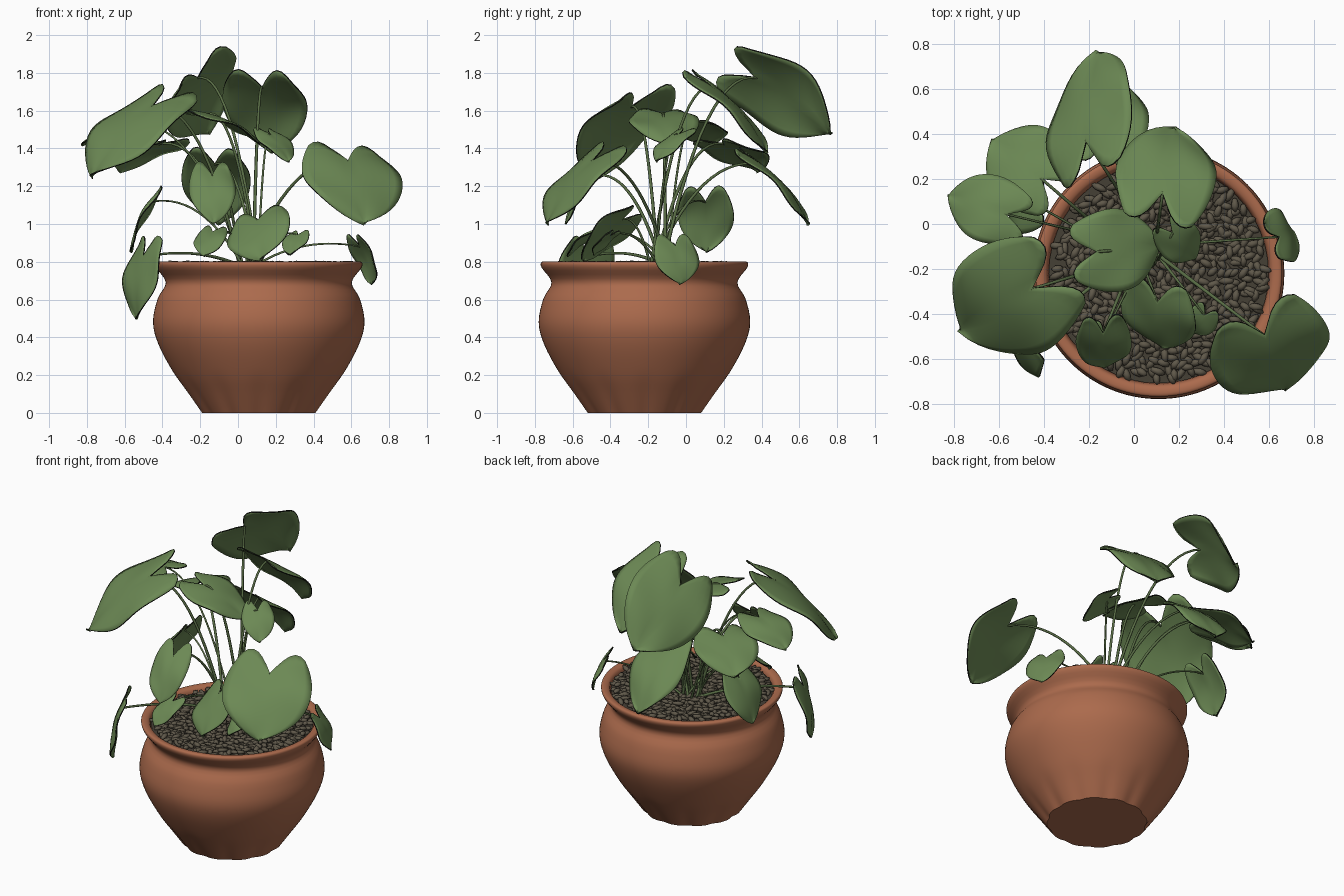
import bpy, bmesh, math, random
from mathutils import Vector as V, Matrix

if "Cube" in bpy.data.objects:
    bpy.data.objects.remove(bpy.data.objects["Cube"])

random.seed(4)
CX, CY = 0.11, -0.22  # pot axis


def material(name, rgb):
    m = bpy.data.materials.new(name)
    m.diffuse_color = (*rgb, 1)
    m.use_nodes = True
    m.node_tree.nodes["Principled BSDF"].inputs["Base Color"].default_value = m.diffuse_color
    return m


TERRACOTTA = material("terracotta", (0.41, 0.145, 0.073))
LEAF = material("leaf_green", (0.15, 0.25, 0.09))
EDGE = material("leaf_edge", (0.008, 0.01, 0.006))
STEM = material("stem_green", (0.10, 0.155, 0.06))
PEBBLE = material("pebble_brown", (0.115, 0.098, 0.068))
SOIL = material("dark_soil", (0.06, 0.05, 0.036))


def activate(ob):
    bpy.ops.object.select_all(action='DESELECT')
    ob.select_set(True)
    bpy.context.view_layer.objects.active = ob


def make(name, bm, *mats):
    me = bpy.data.meshes.new(name)
    bm.to_mesh(me)
    bm.free()
    ob = bpy.data.objects.new(name, me)
    bpy.context.collection.objects.link(ob)
    for m in mats:
        me.materials.append(m)
    for p in me.polygons:
        p.use_smooth = True
    return ob


def spline(knots, steps):
    """Smooth curve through the knots (Catmull-Rom)."""
    k = [V(p) for p in (knots[0], *knots, knots[-1])]
    out = []
    for a, b, c, d in zip(k, k[1:], k[2:], k[3:]):
        for i in range(steps):
            t = i / steps
            out.append(b + (c - a) * (t / 2) + (a * 2 - b * 5 + c * 4 - d) * (t * t / 2)
                       + (b * 3 - a - c * 3 + d) * (t ** 3 / 2))
    return out + [k[-1]]


# Pot: turned profile, with shallow flutes around the foot
PROFILE = [(0.305, 0), (0.375, 0.1), (0.45, 0.21), (0.53, 0.36), (0.56, 0.48), (0.535, 0.605),
           (0.492, 0.69), (0.545, 0.77), (0.542, 0.8), (0.5, 0.79), (0.488, 0.73)]
SEG, FLUTES = 120, 12
bm = bmesh.new()
rings = []
for r, z in spline(PROFILE, 4):
    ring = []
    for i in range(SEG):
        a = 2 * math.pi * i / SEG
        dip = (0.5 + 0.5 * math.cos(FLUTES * a)) ** 2 * max(0, 1 - z / 0.22) * 0.035
        rr = r * (1 - dip)
        ring.append(bm.verts.new((CX + rr * math.cos(a), CY + rr * math.sin(a), z)))
    rings.append(ring)
for lo, hi in zip(rings, rings[1:]):
    for i in range(SEG):
        j = (i + 1) % SEG
        bm.faces.new((lo[i], lo[j], hi[j], hi[i]))
bm.faces.new(rings[0][::-1])
activate(make("pot", bm, TERRACOTTA))
bpy.ops.object.shade_smooth_by_angle(angle=math.radians(40))

# Soil disc
bm = bmesh.new()
bmesh.ops.create_circle(bm, cap_ends=True, segments=48, radius=0.49,
                        matrix=Matrix.Translation((CX, CY, 0.77)))
make("soil", bm, SOIL)

# Pebbles: elongated stones on a jittered grid
bm = bmesh.new()
STEP = 0.034
for i in range(-15, 16):
    for j in range(-15, 16):
        x = i * STEP + random.uniform(-0.014, 0.014)
        y = j * STEP + random.uniform(-0.014, 0.014)
        if math.hypot(x, y) > 0.475:
            continue
        mat = (Matrix.Translation((CX + x, CY + y, 0.782 + random.uniform(-0.008, 0.01)))
               @ Matrix.Rotation(random.uniform(0, 6.28), 4, 'Z')
               @ Matrix.Rotation(random.uniform(-0.3, 0.3), 4, 'Y')
               @ Matrix.Diagonal((random.uniform(0.03, 0.043), 0.018, 0.014, 1)))
        bmesh.ops.create_icosphere(bm, subdivisions=1, radius=1, matrix=mat)
make("pebbles", bm, PEBBLE)


def leaf(name, back, tip, roll, wide, arch=0.09, fold=0.07):
    """Heart-shaped blade from back to tip, rolled about its midrib; returns the stalk joint."""
    back, tip = V(back), V(tip)
    u = tip - back
    size, phase = u.length, random.uniform(0, 6.28)
    side = u.cross(V((0, 0, 1))).normalized()
    n = side.cross(u).normalized()
    # A positive roll raises the side that points along u x z
    r = math.radians(roll)
    side, n = side * math.cos(r) + n * math.sin(r), n * math.cos(r) - side * math.sin(r)
    w = side * size * 0.8 * wide

    def point(v, q):
        s = 0.2 + 0.8 * v - 0.27 * math.sin(2.2 * abs(q)) * (1 - v) ** 2
        t = q * (1 - v) ** 0.9 * (0.36 + 1.15 * v)
        lift = arch * math.sin(math.pi * min(max(s, 0), 1)) - fold * 4 * t * t
        lift += 0.025 * abs(q) * math.sin(9 * v + phase + 2 * q)
        lift += 0.05 * abs(t)  # slight gutter on the midrib
        return back + u * s + w * t + n * lift * size

    NV, NQ = 18, 12
    bm = bmesh.new()
    grid = [[bm.verts.new(point(i / NV, 2 * j / NQ - 1)) for j in range(NQ + 1)]
            for i in range(NV + 1)]
    for i in range(NV):
        for j in range(NQ):
            bm.faces.new((grid[i][j], grid[i][j + 1], grid[i + 1][j + 1], grid[i + 1][j]))
    bmesh.ops.remove_doubles(bm, verts=bm.verts[:], dist=1e-5)
    bm.normal_update()
    if sum(f.normal.dot(n) for f in bm.faces) < 0:
        bmesh.ops.reverse_faces(bm, faces=bm.faces[:])
    ob = make(name, bm, LEAF, EDGE)
    sol = ob.modifiers.new("thickness", 'SOLIDIFY')
    sol.thickness = 0.008
    sol.material_offset_rim = 1
    return point(0.02, 0) - n * 0.004


def stalk(name, end, radius):
    """Curved stalk from the crown of the plant to a blade."""
    a = 2.4 * len(bpy.data.objects)
    base = V((0.06 + 0.05 * math.cos(a), -0.14 + 0.05 * math.sin(a), 0.775))
    ctrl = base.lerp(end, 0.45)
    ctrl.z = end.z + 0.06
    cu = bpy.data.curves.new(name, 'CURVE')
    cu.dimensions = '3D'
    cu.bevel_depth, cu.bevel_resolution = radius, 1
    cu.use_fill_caps = True
    sp = cu.splines.new('POLY')
    sp.points.add(14)
    for k, p in enumerate(sp.points):
        f = k / 14
        p.co = (*(base * (1 - f) ** 2 + ctrl * 2 * f * (1 - f) + end * f * f), 1)
        p.radius = 1.2 - 0.4 * f
    cu.materials.append(STEM)
    ob = bpy.data.objects.new(name, cu)
    bpy.context.collection.objects.link(ob)
    activate(ob)
    bpy.ops.object.convert(target='MESH')


def grow(name, back, tip, roll=0, wide=1.0):
    joint = leaf(name + "_leaf", back, tip, roll, wide)
    big = (V(tip) - V(back)).length > 0.37
    stalk(name + "_stalk", joint, 0.008 if big else 0.006)


# Large upper leaves: back of the blade, tip, roll in degrees, relative width
grow("front_left_large", (-0.35, -0.22, 1.69), (-0.78, -0.47, 1.25), 10)
grow("front_right_large", (0.55, -0.41, 1.4), (0.67, -0.74, 1.0), 3, 1.25)
grow("back_top", (-0.2, 0.25, 1.83), (-0.16, 0.77, 1.48), 47)
grow("back_right", (0.11, 0.04, 1.79), (0.18, 0.43, 1.38), 0, 0.95)
grow("back_left", (-0.35, 0.15, 1.44), (-0.63, 0.38, 1.28), 0, 1.2)
grow("far_left", (-0.5, 0.02, 1.54), (-0.83, 0.13, 1.42))
grow("centre", (-0.25, -0.13, 1.6), (0.12, -0.1, 1.43), 0, 1.1)
grow("back_low", (-0.13, 0.3, 1.38), (-0.1, 0.65, 1.0), 0, 0.85)
# Leaves hanging over the rim
grow("left_low", (-0.42, 0.1, 1.18), (-0.57, 0.11, 0.85))
grow("left_hanging", (-0.47, -0.51, 0.91), (-0.54, -0.55, 0.5))
grow("right_hanging", (0.62, -0.07, 0.93), (0.71, -0.03, 0.68), 0, 1.15)
# Small young leaves near the crown
grow("centre_small", (0.14, 0.0, 1.5), (0.27, -0.16, 1.33), 0, 0.9)
grow("front_middle", (0.11, -0.28, 1.06), (0.12, -0.55, 0.81), -25, 1.2)
grow("front_left_small", (-0.14, -0.43, 1.31), (-0.13, -0.64, 1.0), 0, 0.8)
grow("front_left_low", (-0.12, -0.46, 0.98), (-0.18, -0.63, 0.83), 0, 0.9)
grow("front_right_small", (0.33, -0.38, 0.96), (0.27, -0.49, 0.84))
